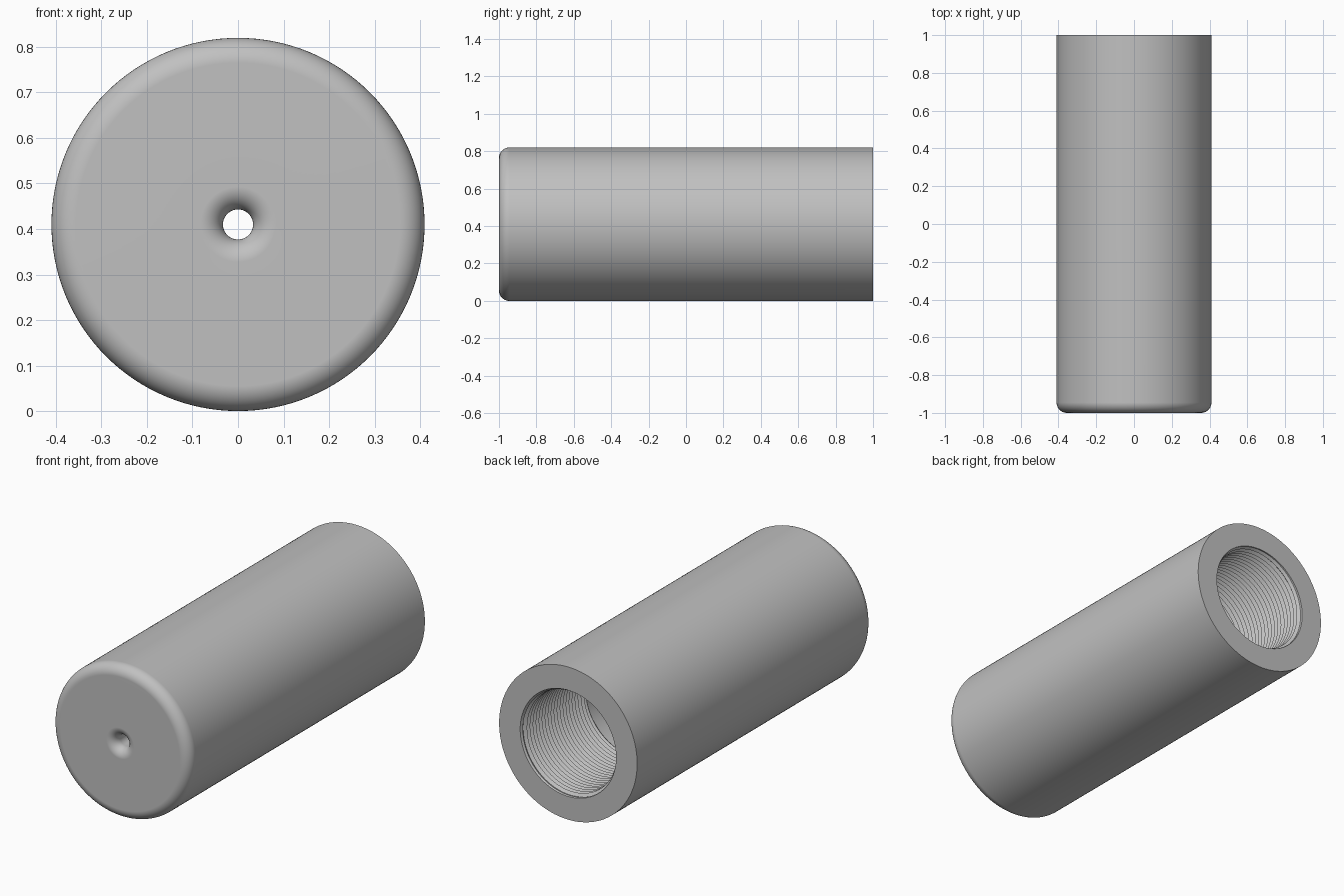
import bpy, bmesh
from math import sin, cos, pi

cube = bpy.data.objects.get("Cube")
if cube:
    bpy.data.objects.remove(cube, do_unlink=True)

SEGMENTS = 128
RADIUS = 0.41
BORE = 0.285
HOLE = 0.033
FLOOR_Y = -0.7
THREAD_START, THREAD_END = 1.0, 0.44
TURNS = 22
PITCH = (THREAD_START - THREAD_END) / TURNS
THREAD_DEPTH = 0.015


def arc(r, y, size, start, end, steps=10):
    """Quarter round in the radius / length plane."""
    angles = [start + (end - start) * i / steps for i in range(steps + 1)]
    return [(r + size * cos(a), y + size * sin(a)) for a in angles]


def point(bm, r, y, i):
    a = 2 * pi * i / SEGMENTS
    return bm.verts.new((r * cos(a), y, RADIUS + r * sin(a)))


def skin(bm, rows):
    """Join neighbouring rows of points with quads."""
    for a, b in zip(rows, rows[1:]):
        for i in range(SEGMENTS):
            bm.faces.new((a[i], a[i + 1], b[i + 1], b[i]))


bm = bmesh.new()

# Turned body: plain bore, floor, flared pin hole, rounded front, barrel, rear rim
profile = [(BORE, THREAD_END), (BORE, FLOOR_Y), (HOLE, FLOOR_Y)]
profile += arc(HOLE + 0.05, -0.95, 0.05, pi, 1.5 * pi)
profile += arc(RADIUS - 0.055, -0.945, 0.055, 1.5 * pi, 2 * pi)
profile += [(RADIUS, 1), (BORE, 1)]
skin(bm, [[point(bm, r, y, i) for i in range(SEGMENTS + 1)] for r, y in profile])

# Helical thread, fading out at both ends
rows = []
for j in range(-2, 2 * TURNS + 1):
    row = []
    for i in range(SEGMENTS + 1):
        y = THREAD_START - PITCH * (j / 2 + i / SEGMENTS)
        y = min(THREAD_START, max(THREAD_END, y))
        fade = min(1, (THREAD_START - y) / PITCH, (y - THREAD_END) / PITCH)
        row.append(point(bm, BORE - THREAD_DEPTH * (j % 2) * fade, y, i))
    rows.append(row)
skin(bm, rows)

bmesh.ops.remove_doubles(bm, verts=bm.verts, dist=0.00005)
bmesh.ops.recalc_face_normals(bm, faces=bm.faces)

mesh = bpy.data.meshes.new("threaded_sleeve")
bm.to_mesh(mesh)
bm.free()
sleeve = bpy.data.objects.new("threaded_sleeve", mesh)
bpy.context.collection.objects.link(sleeve)

# Plain grey finish
grey = bpy.data.materials.new("plain grey")
grey.use_nodes = True
colour = (0.53, 0.53, 0.53, 1)
grey.diffuse_color = colour
grey.node_tree.nodes["Principled BSDF"].inputs["Base Color"].default_value = colour
mesh.materials.append(grey)

# Smooth rounds with crisp rims and thread crests
bpy.ops.object.select_all(action="DESELECT")
sleeve.select_set(True)
bpy.context.view_layer.objects.active = sleeve
bpy.ops.object.shade_smooth_by_angle(angle=pi / 6)
weighted = sleeve.modifiers.new("flat_face_normals", "WEIGHTED_NORMAL")
weighted.keep_sharp = True
